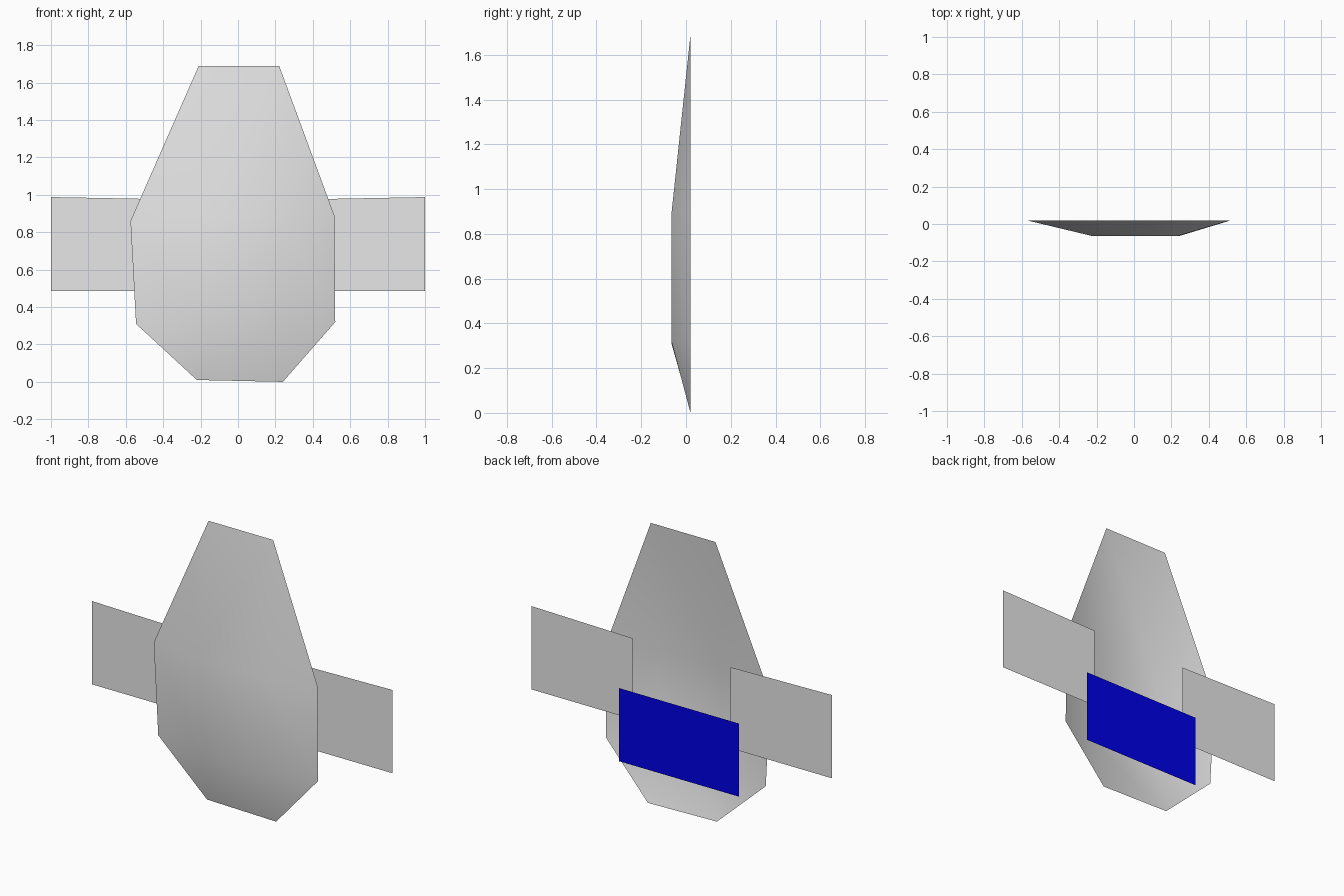
import bpy
import bmesh

cube = bpy.data.objects.get("Cube")
if cube:
    bpy.data.objects.remove(cube, do_unlink=True)


def material(name, colour):
    mat = bpy.data.materials.new(name)
    mat.use_nodes = True
    mat.diffuse_color = colour
    mat.node_tree.nodes["Principled BSDF"].inputs["Base Color"].default_value = colour
    return mat


grey = material("light grey", (0.8, 0.8, 0.8, 1))
blue = material("deep blue", (0, 0, 0.8, 1))


def build(name, points, faces, mat, smooth=False):
    """Make an object from points and index faces."""
    bm = bmesh.new()
    verts = [bm.verts.new(p) for p in points]
    for face in faces:
        bm.faces.new([verts[i] for i in face]).smooth = smooth
    mesh = bpy.data.meshes.new(name)
    bm.to_mesh(mesh)
    bm.free()
    mesh.materials.append(mat)
    obj = bpy.data.objects.new(name, mesh)
    bpy.context.collection.objects.link(obj)
    return obj


# Domed shell: an eight-sided rim around a raised centre panel
RIM_Y, FRONT_Y = 0.02, -0.065
rim = [(-0.22, 0.01), (0.24, 0.0), (0.52, 0.32), (0.515, 0.89),
       (0.22, 1.69), (-0.21, 1.69), (-0.575, 0.86), (-0.545, 0.31)]
panel = [(-0.22, 0.31), (0.24, 0.32), (0.23, 0.89), (-0.22, 0.88)]
points = [(x, RIM_Y, z) for x, z in rim] + [(x, FRONT_Y, z) for x, z in panel]
faces = [(8, 9, 10, 11)]
for i in range(4):
    a, b = 2 * i, 2 * i + 1
    inner, following = 8 + i, 8 + (i + 1) % 4
    faces.append((a, b, following, inner))            # side slope
    faces.append((b, (b + 1) % 8, following))         # corner slope
build("body_shell", points, faces, grey, smooth=True)

# Flat side panels behind the shell
for name, side in (("left_wing", 1), ("right_wing", -1)):
    outline = [(0.325, 0.487), (1.0, 0.487), (1.0, 0.988), (0.325, 0.975)]
    order = (0, 1, 2, 3) if side > 0 else (3, 2, 1, 0)
    build(name, [(side * x, 0.04, z) for x, z in outline], [order], grey)

# Flat back plate
build("back_plate", [(x, 0.065, z) for x, z in
                     ((0.4, 0.225), (-0.4, 0.225), (-0.4, 0.665), (0.4, 0.665))],
      [(0, 1, 2, 3)], blue)
